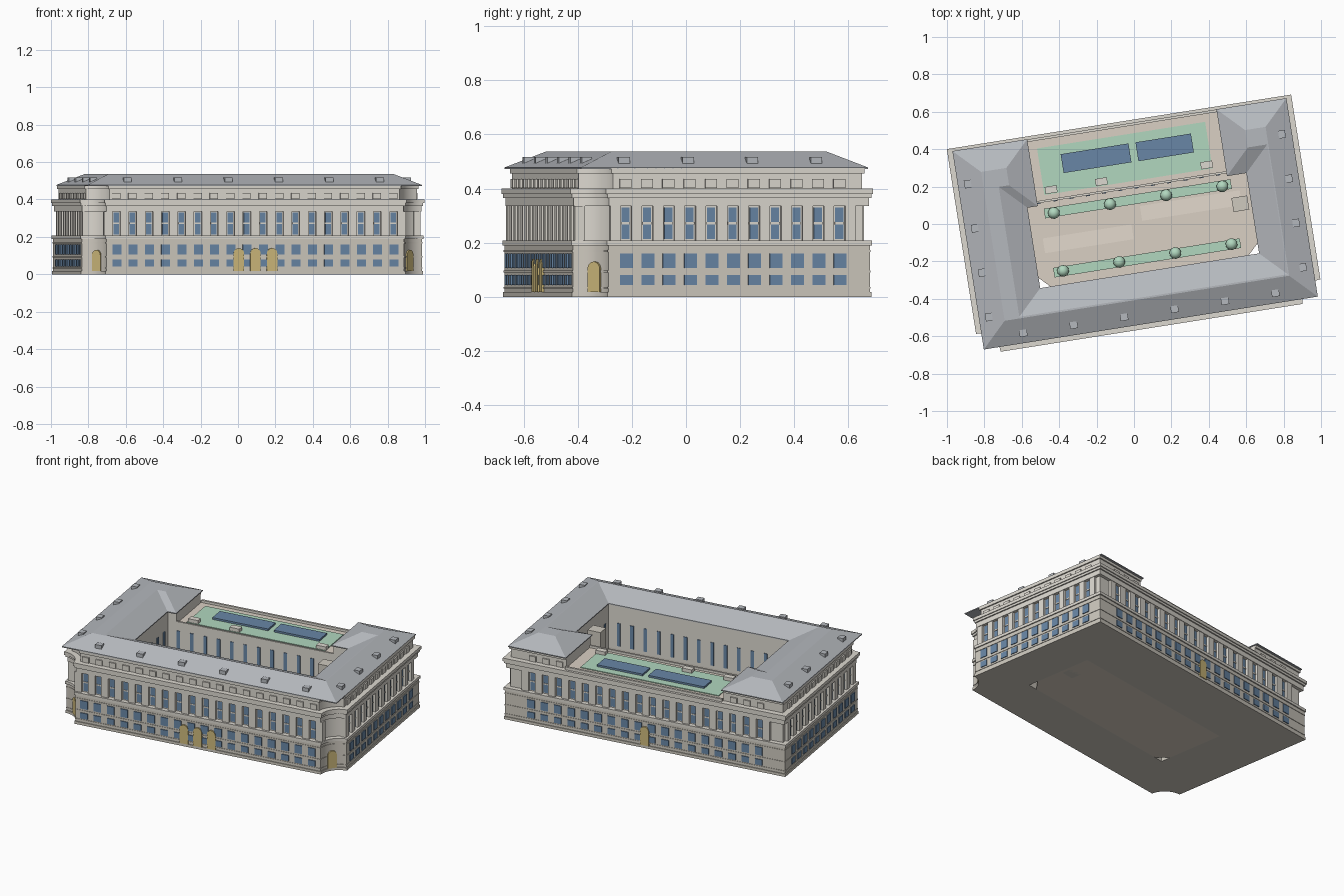
import bpy, bmesh, math
from mathutils import Matrix, Vector

if "Cube" in bpy.data.objects:
    bpy.data.objects.remove(bpy.data.objects["Cube"])

ANG = math.radians(9)
W, F, B, R = 0.932, -0.563, 0.552, 0.115       # cornice half width, front, back, corner scoop
CL, CR, CF, CB = -0.56, 0.635, -0.265, 0.19    # courtyard edges
PL, PR = -0.504, 0.53                          # inner edges of rear pavilions


def mat(name, c):
    m = bpy.data.materials.new(name)
    m.diffuse_color = (*c, 1)
    m.use_nodes = True
    m.node_tree.nodes["Principled BSDF"].inputs["Base Color"].default_value = m.diffuse_color
    return m


STONE = mat("pale_stone", (0.72, 0.69, 0.63))
BASE = mat("base_stone", (0.62, 0.585, 0.52))
ROOF = mat("slate", (0.46, 0.48, 0.51))
GLASS = mat("glass", (0.14, 0.24, 0.38))
GOLD = mat("bronze", (0.62, 0.49, 0.20))
GREEN = mat("planting", (0.44, 0.68, 0.52))
PAVE = mat("paving", (0.70, 0.63, 0.55))
PALE = mat("pale_paving", (0.77, 0.70, 0.61))


def prism(bm, pts, z0, z1, M=Matrix()):
    lo = [bm.verts.new(M @ Vector((x, y, z0))) for x, y in pts]
    hi = [bm.verts.new(M @ Vector((x, y, z1))) for x, y in pts]
    n = len(pts)
    bm.faces.new(lo[::-1])
    bm.faces.new(hi)
    for i in range(n):
        bm.faces.new((lo[i], lo[(i + 1) % n], hi[(i + 1) % n], hi[i]))


def finish(name, bm, m, smooth=False):
    bmesh.ops.recalc_face_normals(bm, faces=bm.faces)
    me = bpy.data.meshes.new(name)
    bm.to_mesh(me)
    bm.free()
    me.materials.append(m)
    o = bpy.data.objects.new(name, me)
    bpy.context.collection.objects.link(o)
    o.rotation_euler.z = ANG
    o.location = (0.006 * math.cos(ANG), 0.006 * math.sin(ANG), 0)
    if smooth:
        bpy.ops.object.select_all(action='DESELECT')
        o.select_set(True)
        bpy.context.view_layer.objects.active = o
        bpy.ops.object.shade_smooth_by_angle(angle=math.radians(30))
    return o


def boxes(name, items, m):
    bm = bmesh.new()
    for x0, x1, y0, y1, z0, z1 in items:
        prism(bm, [(x0, y0), (x1, y0), (x1, y1), (x0, y1)], z0, z1)
    return finish(name, bm, m)


def layer(name, i, z0, z1, m, attic=False):
    """Storey ring around the courtyard, scooped at the front corners, inset by i."""
    bm = bmesh.new()
    a0 = math.asin(i / (R + i)) if i >= 0 else 0
    for s, c, p in ((1, CR, PR), (-1, CL, PL)):
        pts = [(0, F + i)]
        for k in range(13):
            a = math.pi - a0 - (math.pi / 2 - 2 * a0) * k / 12
            pts.append((s * (W + (R + i) * math.cos(a)), F + (R + i) * math.sin(a)))
        pts.append((s * (W - i), B - i))
        pts += [(p, B - i), (p, CB)] if attic else [(0, B - i), (0, CB)]
        pts += [(c, CB), (c, CF), (0, CF)]
        prism(bm, pts, z0, z1)
    finish(name, bm, m, True)


# storeys, string courses and cornices, bottom to top
layer("plinth", 0.006, 0, 0.018, BASE)
layer("ground_storey", 0.011, 0.018, 0.19, BASE)
for n, z in enumerate((0.03, 0.09, 0.165)):
    layer(f"rustic_band_{n}", 0.008, z, z + 0.007, BASE)
layer("string_course", 0.004, 0.19, 0.208, STONE)
layer("upper_storey", 0.034, 0.208, 0.335, STONE)
layer("frieze", 0.014, 0.335, 0.366, STONE)
layer("cornice_lower", 0.006, 0.366, 0.38, STONE)
layer("cornice_upper", 0.0, 0.38, 0.4, STONE)
layer("attic", 0.036, 0.4, 0.456, STONE, True)
layer("attic_cornice", 0.028, 0.456, 0.476, STONE, True)

# facade repeats
LONG = [-0.75 + 1.5 * k / 17 for k in range(18)]
SHORT = [-0.37 + 0.08 * k for k in range(11)]


def fbox(side, s, w, z0, z1, i, p):
    a, b, h = i + 0.02, i - p, w / 2
    if side in "fb":
        q = (F + b, F + a) if side == "f" else (B - a, B - b)
        return (s - h, s + h, *q, z0, z1)
    q = (-W + b, -W + a) if side == "l" else (W - a, W - b)
    return (*q, s - h, s + h, z0, z1)


def bays(side):
    return LONG if side in "fb" else SHORT


glass, piers, attic, sills = [], [], [], []
for sd in "fblr":
    ps = bays(sd)
    step = ps[1] - ps[0]
    for s in ps:
        glass.append(fbox(sd, s, 0.048, 0.043, 0.08, 0.011, 0.005))
        glass.append(fbox(sd, s, 0.048, 0.107, 0.16, 0.011, 0.005))
        glass.append(fbox(sd, s, 0.03, 0.214, 0.268, 0.034, 0.003))
        glass.append(fbox(sd, s, 0.03, 0.276, 0.33, 0.034, 0.003))
        sills.append(fbox(sd, s, 0.034, 0.268, 0.276, 0.034, 0.006))
        if sd != "b" or s < PL - 0.03 or s > PR + 0.03:
            attic.append(fbox(sd, s, 0.044, 0.402, 0.436, 0.036, 0.008))
    for k in range(len(ps) + 1):
        piers.append(fbox(sd, ps[0] + (k - 0.5) * step, step - 0.042, 0.208, 0.335, 0.034, 0.017))
boxes("windows", glass, GLASS)
boxes("window_spandrels", sills, STONE)
boxes("pilasters", piers, STONE)
boxes("attic_windows", attic, STONE)

# courtyard windows
cw = []
for k in range(13):
    x = CL + 0.07 + k * 0.088
    for z0, z1 in ((0.05, 0.16), (0.21, 0.36)):
        cw += [(x - .011, x + .011, CF - .01, CF + .004, z0, z1),
               (x - .011, x + .011, CB - .004, CB + .01, z0, z1)]
for k in range(5):
    y = CF + 0.05 + k * 0.088
    for z0, z1 in ((0.05, 0.16), (0.21, 0.36)):
        cw += [(CL - .01, CL + .004, y - .011, y + .011, z0, z1),
               (CR - .004, CR + .01, y - .011, y + .011, z0, z1)]
boxes("courtyard_windows", cw, GLASS)


# arched doors: front trio, back, and one in each scooped corner
def door(bm, x, y, turn, w, h):
    r = w / 2
    pts = [(-r, 0.018), (r, 0.018)]
    pts += [(r * math.cos(math.pi * k / 10), h - r + r * math.sin(math.pi * k / 10)) for k in range(11)]
    M = Matrix.Translation((x, y, 0)) @ Matrix.Rotation(turn, 4, 'Z') @ Matrix.Rotation(math.pi / 2, 4, 'X')
    prism(bm, pts, -0.02, 0.008, M)


bm = bmesh.new()
for s in (-0.09, 0, 0.09):
    door(bm, s, F + 0.01, 0, 0.056, 0.14)
door(bm, 0, B - 0.01, math.pi, 0.056, 0.14)
q = (R + 0.008) * math.sqrt(0.5)
for s in (-1, 1):
    door(bm, s * (W - q), F + q, s * math.pi / 4, 0.056, 0.13)
finish("doors", bm, GOLD)


# hipped roofs over the front range, wings and rear pavilions
def hip(bm, x0, x1, y0, y1, z0, z1, d):
    e = 0.006
    n = len(bm.verts)
    prism(bm, [(x0, y0), (x1, y0), (x1, y1), (x0, y1)], z0 - e, z0)
    prism(bm, [(x0, y0), (x1, y0), (x1, y1), (x0, y1)], z0, z1)
    bm.verts.ensure_lookup_table()
    cx, cy = (x0 + x1) / 2, (y0 + y1) / 2
    for v in list(bm.verts)[n + 12:]:
        v.co.x += math.copysign(d, cx - v.co.x)
        v.co.y += math.copysign(d, cy - v.co.y)


bm = bmesh.new()
RW, RF, RB = 0.904, -0.537, 0.537
hip(bm, -RW, RW, RF, CF + .005, 0.478, 0.537, 0.134)
hip(bm, -RW, CL + .005, RF, RB, 0.478, 0.537, 0.134)
hip(bm, CR - .005, RW, RF, RB, 0.478, 0.537, 0.134)
hip(bm, -RW, PL + .005, CB - .015, RB, 0.478, 0.537, 0.134)
hip(bm, PR - .005, RW, CB - .015, RB, 0.478, 0.537, 0.134)
finish("roof", bm, ROOF)

# dormers
dm = []
for k in range(6):
    x = -0.682 + 0.273 * k
    dm.append((x - .021, x + .021, -.502, -.465, 0.49, 0.517))
for k in range(4):
    y = -0.37 + 0.24 * k
    for s in (-1, 1):
        a, b = sorted((s * 0.832, s * 0.869))
        dm.append((a, b, y - .021, y + .021, 0.49, 0.517))
boxes("dormers", dm, ROOF)

# rear roof terrace
boxes("terrace_deck", [(PL, PR, CB + .01, B - .03, 0.395, 0.403)], PAVE)
boxes("terrace_parapet", [(PL, PR, CB, CB + .012, 0.4, 0.418), (PL, PR, B - .03, B - .016, 0.4, 0.418)], STONE)
boxes("terrace_planting", [(-.455, .455, .228, .48, 0.4, 0.408)], GREEN)
boxes("solar_panels", [(-.335, .032, .328, .43, 0.405, 0.42), (.07, .37, .328, .43, 0.405, 0.42)], GLASS)
boxes("roof_vents", [(x - .032, x + .032, .232, .27, 0.405, 0.43) for x in (-.415, -.143, .427)], STONE)

# courtyard floor with clipped front corners, paving, planting and lift tower
c = 0.065
bm = bmesh.new()
prism(bm, [(CL + c, CF), (CR - c, CF), (CR, CF + c), (CR, CB), (CL, CB), (CL, CF + c)], 0, 0.02)
finish("courtyard_floor", bm, PAVE)
boxes("courtyard_paving", [(-.5, -.02, -.08, 0, .019, .023), (.04, .58, .01, .09, .019, .023)], PALE)
boxes("planting_strips", [(-.47, .54, y - .026, y + .026, .019, .03) for y in (.13, -.19)], GREEN)
bm = bmesh.new()
for k in range(4):
    for y in (.125, -.188):
        M = Matrix.Translation((-.42 + .304 * k, y, .055))
        bmesh.ops.create_icosphere(bm, subdivisions=2, radius=.032, matrix=M)
finish("trees", bm, GREEN, True)
boxes("lift_tower", [(.53, .615, -.02, .056, 0.0, 0.44)], BASE)
